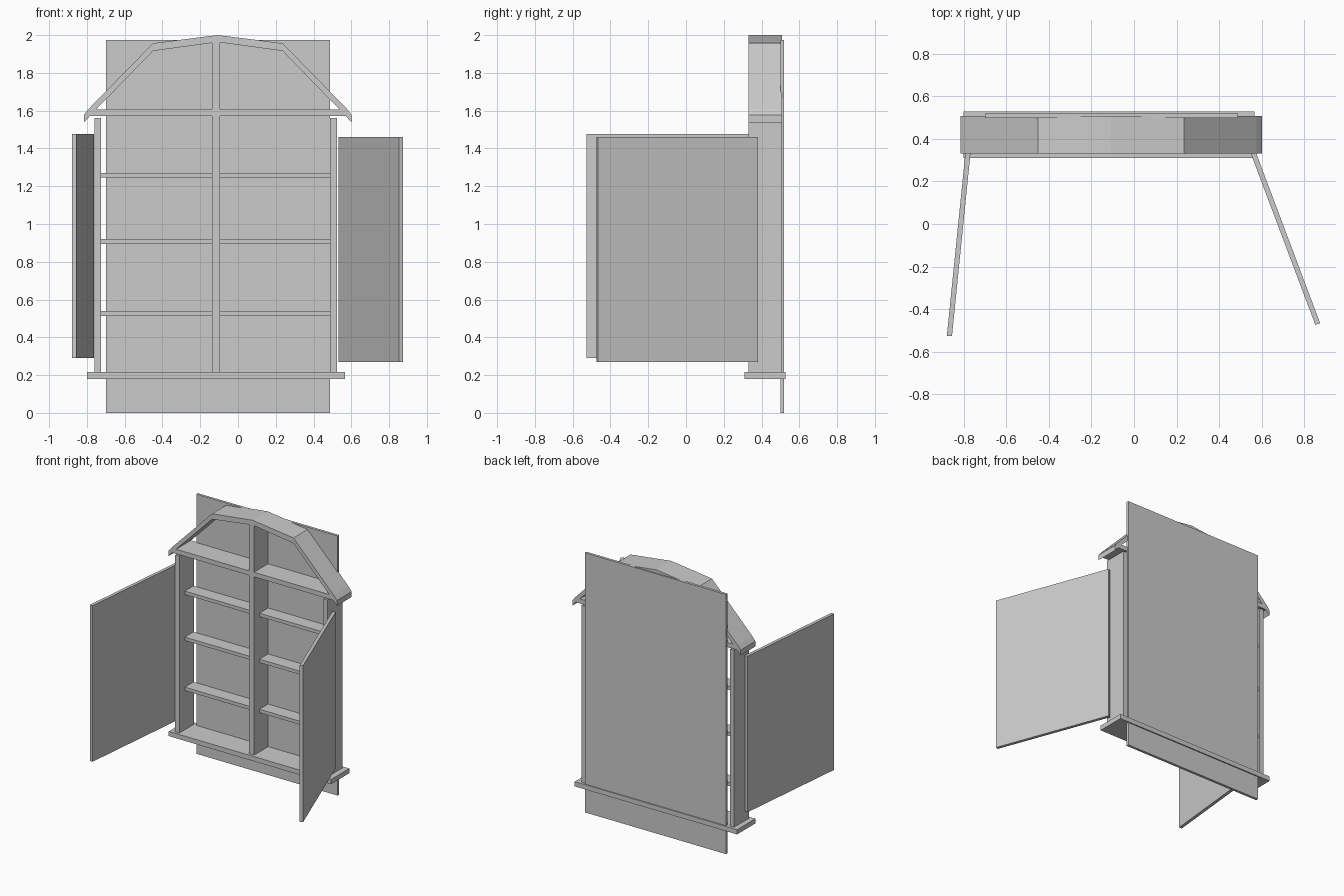
import bpy, math
from mathutils import Vector

if "Cube" in bpy.data.objects:
    bpy.data.objects.remove(bpy.data.objects["Cube"])


def prism(name, pts, depth_axis, lo, hi):
    """Extrude a closed 2D outline: along y for (x, z) outlines, along z for (x, y)."""
    place = (lambda p, d: (p[0], d, p[1])) if depth_axis == 'y' else (lambda p, d: (p[0], p[1], d))
    n = len(pts)
    verts = [place(p, lo) for p in pts] + [place(p, hi) for p in pts]
    faces = [tuple(range(n))[::-1], tuple(range(n, 2 * n))]
    faces += [(i, (i + 1) % n, (i + 1) % n + n, i + n) for i in range(n)]
    if depth_axis == 'y':
        faces = [f[::-1] for f in faces]
    me = bpy.data.meshes.new(name)
    me.from_pydata(verts, [], faces)
    me.update()
    ob = bpy.data.objects.new(name, me)
    bpy.context.collection.objects.link(ob)
    return ob


def box(name, x0, x1, y0, y1, z0, z1):
    return prism(name, [(x0, y0), (x1, y0), (x1, y1), (x0, y1)], 'z', z0, z1)


def door(name, hinge, end, z0, z1, thick=0.024):
    """Upright slab between two plan points."""
    a, b = Vector(hinge), Vector(end)
    d = (b - a).normalized()
    n = Vector((-d.y, d.x)) * thick / 2
    return prism(name, [a - n, b - n, b + n, a + n], 'z', z0, z1)


FRONT, BACK = 0.33, 0.508
MID = -0.117                      # centre line of the cabinet

# Back panel and base board
box("back_panel", -0.70, 0.488, 0.499, 0.519, 0, 1.975)
box("base_board", -0.80, 0.567, 0.31, 0.528, 0.18, 0.216)

# Side posts
box("left_side", -0.76, -0.724, FRONT, BACK, 0.216, 1.562)
box("right_side", 0.487, 0.523, FRONT, BACK, 0.216, 1.562)

# Top board, with its ends under the roof
box("top_board", -0.785, 0.568, FRONT, BACK, 1.572, 1.607)

# Central dividers, below and above the top board
box("divider", MID - 0.021, MID + 0.021, FRONT, 0.50, 0.216, 1.572)
box("gable_divider", MID - 0.021, MID + 0.021, FRONT, 0.50, 1.607, 1.963)

# Shelves on both sides, set back from the front
for i, z in enumerate((0.514, 0.895, 1.245)):
    box(f"left_shelf_{i}", -0.724, MID - 0.021, 0.395, 0.50, z, z + 0.026)
    box(f"right_shelf_{i}", MID + 0.021, 0.487, 0.395, 0.50, z, z + 0.026)

# Gambrel roof band with flared eaves: half profile mirrored about the ridge
RIDGE = -0.107
outer = [(0.708, 1.578), (0.683, 1.61), (0.343, 1.957)]
inner = [(0.343, 1.916), (0.668, 1.582), (0.708, 1.538)]
profile = [(RIDGE + x, z) for x, z in outer] + [(RIDGE, 2.0)]
profile += [(RIDGE - x, z) for x, z in outer[::-1]]
profile += [(RIDGE - x, z) for x, z in inner[::-1]] + [(RIDGE, 1.963)]
profile += [(RIDGE + x, z) for x, z in inner]
roof = prism("roof", profile[::-1], 'y', FRONT, BACK)

# Open doors
door("left_door", (-0.775, 0.383), (-0.867, -0.526), 0.29, 1.477)
door("right_door", (0.544, 0.378), (0.863, -0.47), 0.27, 1.46)
